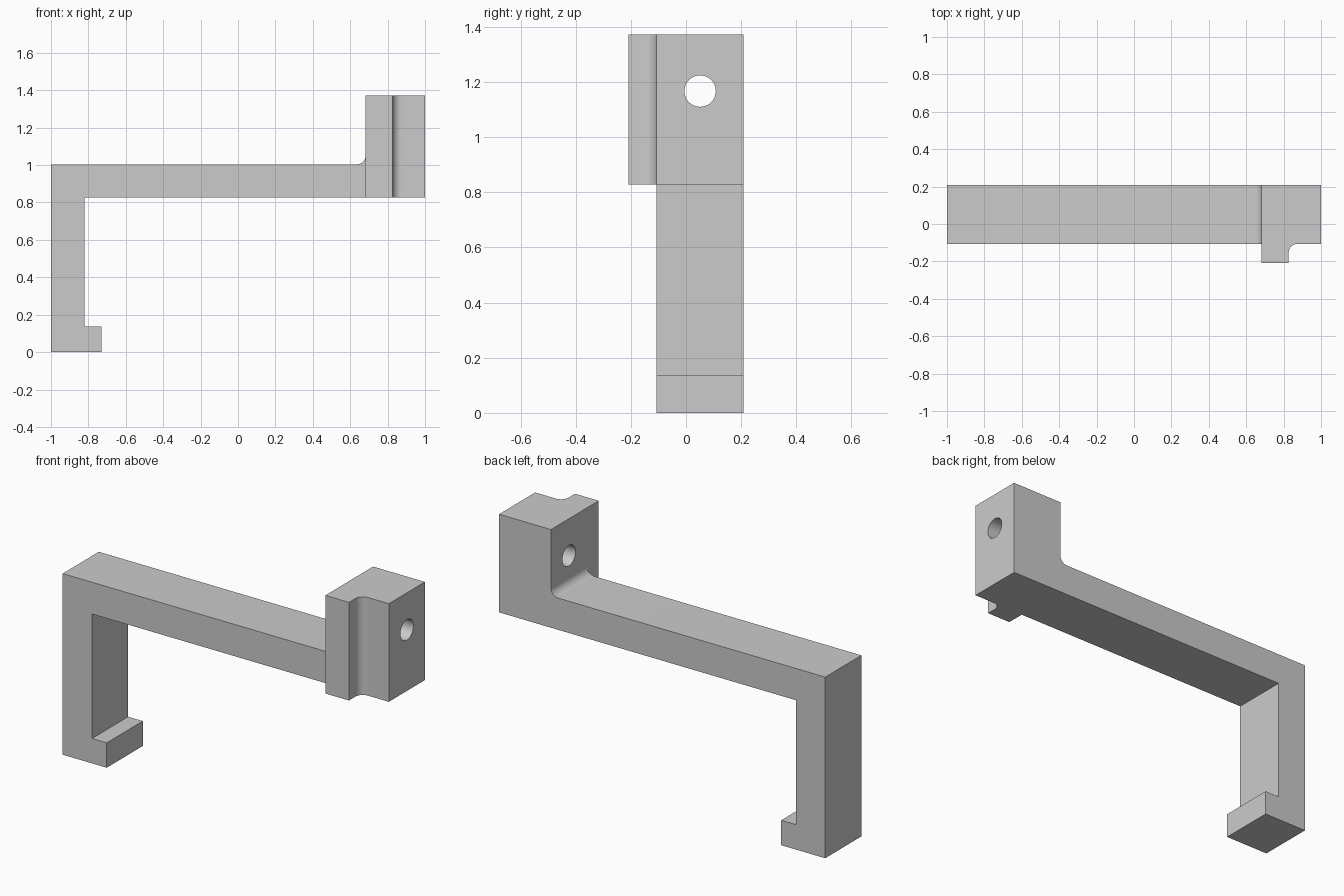
import bpy, bmesh
from math import cos, sin, pi, radians
from mathutils import Vector

if "Cube" in bpy.data.objects:
    bpy.data.objects.remove(bpy.data.objects["Cube"])

R = 0.045                       # fillet radius
Y0, Y1 = -0.107, 0.209          # bar width range


def arc(cx, cy, start, end, n=10):
    return [(cx + R * cos(radians(start + (end - start) * i / n)),
             cy + R * sin(radians(start + (end - start) * i / n)))
            for i in range(n + 1)]


def extrude(name, points, direction):
    bm = bmesh.new()
    face = bm.faces.new([bm.verts.new(p) for p in points])
    moved = bmesh.ops.extrude_face_region(bm, geom=[face])["geom"]
    bmesh.ops.translate(bm, vec=Vector(direction),
                        verts=[v for v in moved if isinstance(v, bmesh.types.BMVert)])
    bmesh.ops.recalc_face_normals(bm, faces=bm.faces)
    mesh = bpy.data.meshes.new(name)
    bm.to_mesh(mesh)
    bm.free()
    obj = bpy.data.objects.new(name, mesh)
    bpy.context.collection.objects.link(obj)
    return obj


def boolean(target, tool, operation):
    mod = target.modifiers.new(operation.lower(), 'BOOLEAN')
    mod.operation, mod.object, mod.solver = operation, tool, 'EXACT'
    bpy.context.view_layer.objects.active = target
    bpy.ops.object.modifier_apply(modifier=mod.name)
    bpy.data.objects.remove(tool)


# Hooked arm: foot, leg and bar, with a fillet where it meets the block
side = [(-1, 0), (-0.73, 0), (-0.73, 0.138), (-0.82, 0.138), (-0.82, 0.828),
        (0.682, 0.828)] + arc(0.682 - R, 1.004 + R, 0, -90) + [(-1, 1.004)]
arm = extrude("hook_bracket", [(x, Y0, z) for x, z in side], (0, Y1 - Y0, 0))

# End block with a front rib and a filleted inner corner
plan = [(0.682, -0.209), (0.827, -0.209)] + arc(0.827 + R, Y0 - R, 180, 90) + [
    (1, Y0), (1, Y1), (0.682, Y1)]
block = extrude("end_block", [(x, y, 0.828) for x, y in plan], (0, 0, 0.544))
boolean(arm, block, 'UNION')

# Through hole along x
bpy.ops.mesh.primitive_cylinder_add(vertices=48, radius=0.057, depth=0.6,
                                    location=(0.84, 0.051, 1.167),
                                    rotation=(0, pi / 2, 0))
hole = bpy.context.object
hole.name = "hole_cutter"
hole.hide_render = True
boolean(arm, hole, 'DIFFERENCE')

# Smooth the fillets and hole, keep the edges sharp
bpy.ops.object.select_all(action='DESELECT')
arm.select_set(True)
bpy.context.view_layer.objects.active = arm
bpy.ops.object.shade_smooth_by_angle(angle=radians(30))
